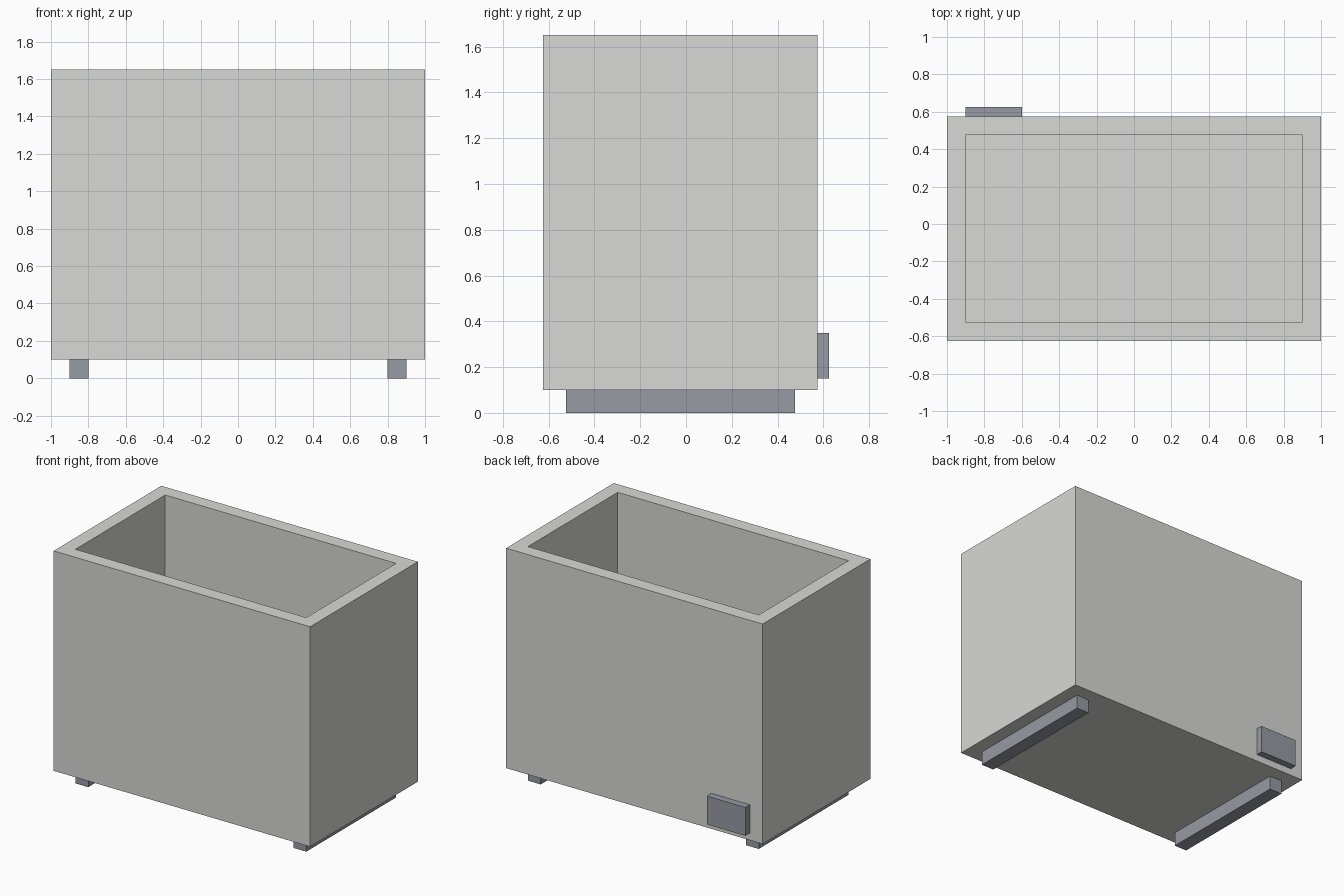
import bpy
import bmesh

if "Cube" in bpy.data.objects:
    bpy.data.objects.remove(bpy.data.objects["Cube"])


def material(name, rgb):
    m = bpy.data.materials.new(name)
    m.diffuse_color = (*rgb, 1.0)
    m.use_nodes = True
    m.node_tree.nodes["Principled BSDF"].inputs["Base Color"].default_value = m.diffuse_color
    return m


concrete = material("light_concrete_grey", (0.69, 0.69, 0.675))
steel = material("dark_blue_grey", (0.31, 0.325, 0.37))


def box(name, lo, hi, mat, wall=0.0):
    """Axis-aligned box; with a wall thickness it is hollowed from the top."""
    bm = bmesh.new()
    bmesh.ops.create_cube(bm, size=1.0)
    for v in bm.verts:
        v.co = [(a + b) / 2 + c * (b - a) for a, b, c in zip(lo, hi, v.co)]
    if wall:
        bm.normal_update()
        top = max(bm.faces, key=lambda f: f.calc_center_median().z)
        # rim of even width
        bmesh.ops.inset_region(bm, faces=[top], thickness=wall,
                               use_even_offset=True)
        # cavity, leaving a floor as thick as the walls
        floor = bmesh.ops.extrude_discrete_faces(bm, faces=[top])["faces"][0]
        for v in floor.verts:
            v.co.z = lo[2] + wall
        bmesh.ops.recalc_face_normals(bm, faces=bm.faces[:])
    me = bpy.data.meshes.new(name)
    bm.to_mesh(me)
    bm.free()
    me.materials.append(mat)
    ob = bpy.data.objects.new(name, me)
    bpy.context.collection.objects.link(ob)
    return ob


# Open-topped tank
box("tank_body", (-1.0, -0.625, 0.10), (1.0, 0.575, 1.65), concrete, wall=0.10)

# Two support skids running front to back
for side, x in (("left", -0.85), ("right", 0.85)):
    box(f"{side}_skid", (x - 0.05, -0.525, 0.0), (x + 0.05, 0.475, 0.10), steel)

# Outlet block on the back wall
box("back_outlet_block", (-0.90, 0.575, 0.15), (-0.60, 0.625, 0.35), steel)
